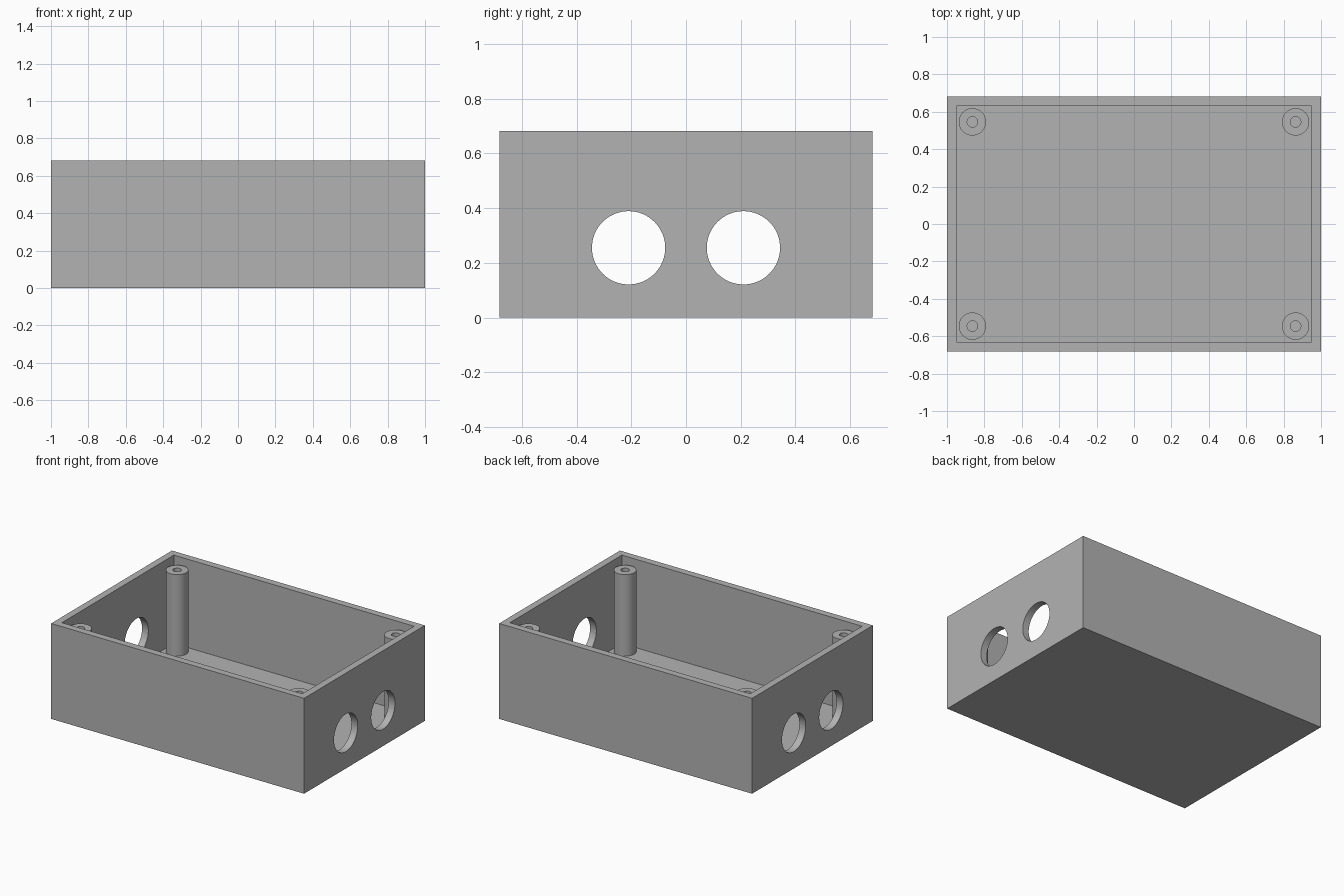
import bpy
import math
from mathutils import Matrix

default = bpy.data.objects.get("Cube")
if default:
    bpy.data.objects.remove(default, do_unlink=True)

LENGTH, WIDTH, HEIGHT = 2.0, 1.364, 0.682
WALL = 0.05
POST_X, POST_Y = 0.864, 0.546
POST_RADIUS, BORE_RADIUS = 0.073, 0.028
POST_TOP = HEIGHT - WALL
PORT_Y, PORT_Z, PORT_RADIUS = 0.21, 0.255, 0.134

grey = bpy.data.materials.new("plain grey")
grey.use_nodes = True
colour = (0.45, 0.45, 0.45, 1)
grey.diffuse_color = colour
grey.node_tree.nodes["Principled BSDF"].inputs["Base Color"].default_value = colour


def block(name, size, centre):
    bpy.ops.mesh.primitive_cube_add(size=1)
    obj = bpy.context.object
    obj.name = name
    obj.data.transform(Matrix.Translation(centre) @ Matrix.Diagonal((*size, 1)))
    obj.data.materials.append(grey)
    return obj


def cylinder(name, radius, depth, centre, along_x=False):
    bpy.ops.mesh.primitive_cylinder_add(vertices=64, radius=radius, depth=depth)
    obj = bpy.context.object
    obj.name = name
    turn = Matrix.Rotation(math.pi / 2 if along_x else 0, 4, "Y")
    obj.data.transform(Matrix.Translation(centre) @ turn)
    obj.data.materials.append(grey)
    return obj


def cut(target, cutter):
    mod = target.modifiers.new("cut", "BOOLEAN")
    mod.operation = "DIFFERENCE"
    mod.solver = "EXACT"
    mod.object = cutter
    bpy.context.view_layer.objects.active = target
    bpy.ops.object.modifier_apply(modifier=mod.name)
    bpy.data.objects.remove(cutter, do_unlink=True)


def smooth(obj):
    bpy.ops.object.select_all(action="DESELECT")
    obj.select_set(True)
    bpy.context.view_layer.objects.active = obj
    bpy.ops.object.shade_smooth_by_angle(angle=math.radians(30))


# Open-topped case
case = block("case", (LENGTH, WIDTH, HEIGHT), (0, 0, HEIGHT / 2))
cut(case, block("cavity", (LENGTH - 2 * WALL, WIDTH - 2 * WALL, HEIGHT),
                (0, 0, HEIGHT / 2 + WALL)))

# Pair of round ports running through both end walls
for side in (-1, 1):
    cut(case, cylinder("port", PORT_RADIUS, LENGTH * 1.2,
                       (0, side * PORT_Y, PORT_Z), along_x=True))
smooth(case)

# Hollow screw posts in the corners
for x_side, x_name in ((-1, "right"), (1, "left")):
    for y_side, y_name in ((-1, "front"), (1, "back")):
        x, y = x_side * POST_X, y_side * POST_Y
        post = cylinder(f"{y_name}_{x_name}_screw_post", POST_RADIUS,
                        POST_TOP - WALL, (x, y, (POST_TOP + WALL) / 2))
        cut(post, cylinder("bore", BORE_RADIUS, HEIGHT, (x, y, HEIGHT / 2)))
        smooth(post)
